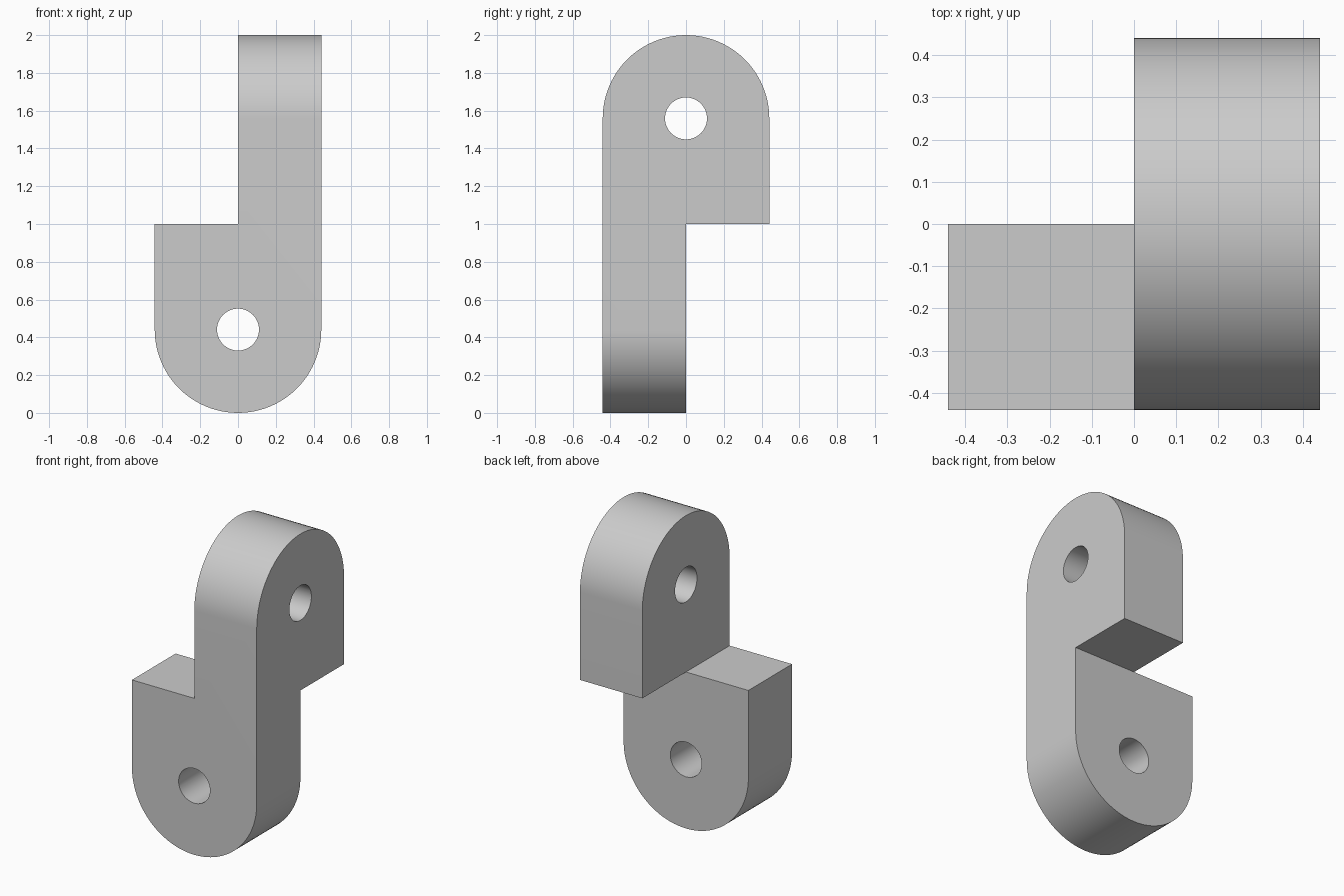
import bpy, bmesh
from math import pi, cos, sin
from mathutils import Vector

R = 0.441        # lug radius and thickness
HOLE = 0.111     # pin hole radius
STEPS = 48

cube = bpy.data.objects.get("Cube")
if cube:
    bpy.data.objects.remove(cube, do_unlink=True)

grey = bpy.data.materials.new("plain grey")
grey.use_nodes = True
colour = (0.6, 0.6, 0.6, 1)
grey.diffuse_color = colour
grey.node_tree.nodes["Principled BSDF"].inputs["Base Color"].default_value = colour


def prism(name, profile, place, depth):
    """Extrude a closed profile along depth; place maps (u, z) to a 3D point."""
    bm = bmesh.new()
    face = bm.faces.new([bm.verts.new(place(u, z)) for u, z in profile])
    result = bmesh.ops.extrude_face_region(bm, geom=[face])
    moved = [g for g in result["geom"] if isinstance(g, bmesh.types.BMVert)]
    bmesh.ops.translate(bm, verts=moved, vec=depth)
    bmesh.ops.recalc_face_normals(bm, faces=bm.faces)
    mesh = bpy.data.meshes.new(name)
    bm.to_mesh(mesh)
    bm.free()
    mesh.materials.append(grey)
    obj = bpy.data.objects.new(name, mesh)
    bpy.context.collection.objects.link(obj)
    return obj


def arc(radius, centre, start, sweep, count):
    return [(radius * cos(start + sweep * i / count),
             centre + radius * sin(start + sweep * i / count)) for i in range(count + 1)]


def combine(target, other, operation):
    mod = target.modifiers.new(operation.lower(), "BOOLEAN")
    mod.operation, mod.solver, mod.object = operation, "EXACT", other
    bpy.context.view_layer.objects.active = target
    bpy.ops.object.modifier_apply(modifier=mod.name)
    bpy.data.objects.remove(other, do_unlink=True)


def lug(name, centre, start, place, depth):
    """Round-ended plate reaching the middle plane, with a pin hole."""
    body = prism(name, arc(R, centre, start, pi, STEPS) + [(-R if start == 0 else R, 1),
                 (R if start == 0 else -R, 1)], place, depth)
    pin = prism("pin_cutter", arc(HOLE, centre, 0, 2 * pi, STEPS)[:-1],
                lambda u, z: place(u, z) - depth * 0.5, depth * 2)
    pin.hide_render = True
    combine(body, pin, "DIFFERENCE")
    return body


# Lower lug faces the front, upper lug is turned a quarter
link = lug("twisted_link", R, pi, lambda u, z: Vector((u, -R, z)), Vector((0, R, 0)))
upper = lug("upper_lug", 2 - R, 0, lambda u, z: Vector((0, u, z)), Vector((R, 0, 0)))
combine(link, upper, "UNION")

# Merge the flat faces across the joint
bm = bmesh.new()
bm.from_mesh(link.data)
bmesh.ops.remove_doubles(bm, verts=bm.verts, dist=0.0001)
bmesh.ops.dissolve_limit(bm, angle_limit=0.01, verts=bm.verts, edges=bm.edges)
bm.to_mesh(link.data)
bm.free()

# Smooth rounds with crisp corners
bpy.ops.object.select_all(action="DESELECT")
link.select_set(True)
bpy.context.view_layer.objects.active = link
bpy.ops.object.shade_smooth_by_angle(angle=pi / 6)
